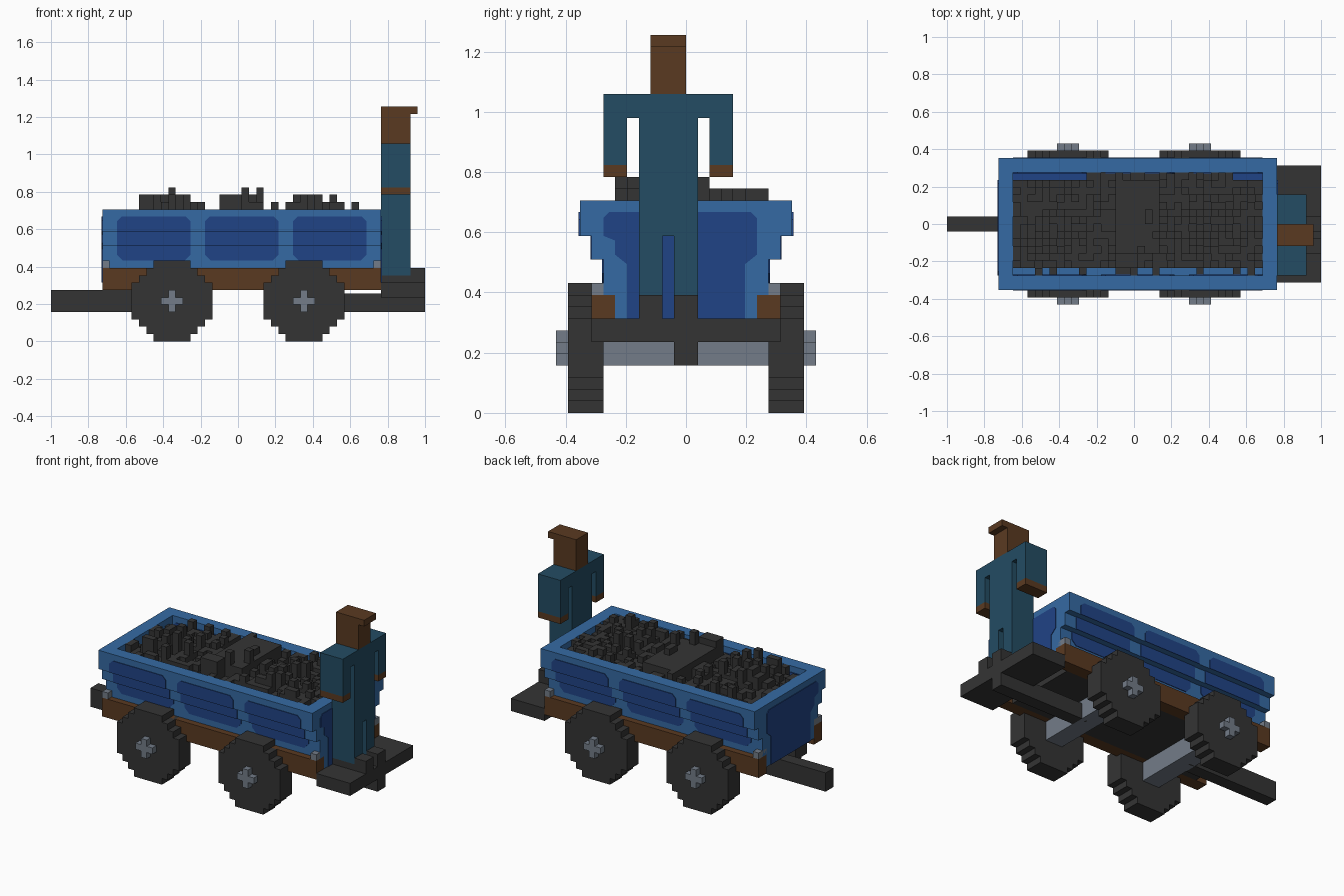
import bpy, bmesh, random

if "Cube" in bpy.data.objects:
    bpy.data.objects.remove(bpy.data.objects["Cube"], do_unlink=True)

V = 2 / 51                      # size of one block
random.seed(4)


def material(name, rgb):
    lin = [(c / 255 / 12.92) if c < 11 else ((c / 255 + 0.055) / 1.055) ** 2.4 for c in rgb]
    m = bpy.data.materials.new(name)
    m.use_nodes = True
    m.diffuse_color = (*lin, 1)
    m.node_tree.nodes["Principled BSDF"].inputs["Base Color"].default_value = (*lin, 1)
    return m


BLUE = material("body blue", (53, 106, 163))
NAVY = material("panel navy", (32, 67, 134))
TEAL = material("clothing teal", (35, 76, 99))
BROWN = material("wood brown", (90, 58, 33))
DARK = material("charcoal", (52, 52, 52))
GREY = material("steel grey", (115, 124, 136))


def world(i, j, k):
    return (-1 + i * V, (j - 11) * V, k * V)


def finish(name, bm, mat):
    bmesh.ops.recalc_face_normals(bm, faces=bm.faces)
    me = bpy.data.meshes.new(name)
    bm.to_mesh(me)
    bm.free()
    me.materials.append(mat)
    ob = bpy.data.objects.new(name, me)
    bpy.context.collection.objects.link(ob)
    return ob


def add_prism(bm, pts, a, b, axis):
    """Extrude a 2D outline from a to b along axis x or y."""
    def place(p, t):
        return world(t, p[0], p[1]) if axis == "x" else world(p[0], t, p[1])
    lo = [bm.verts.new(place(p, a)) for p in pts]
    hi = [bm.verts.new(place(p, b)) for p in pts]
    bm.faces.new(lo)
    bm.faces.new(hi)
    n = len(pts)
    for q in range(n):
        bm.faces.new((lo[q], lo[(q + 1) % n], hi[(q + 1) % n], hi[q]))


def prism(name, pts, a, b, axis, mat):
    bm = bmesh.new()
    add_prism(bm, pts, a, b, axis)
    return finish(name, bm, mat)


def boxes(name, mat, *items):
    """Boxes in block units: (i0, i1, j0, j1, k0, k1)."""
    bm = bmesh.new()
    for i0, i1, j0, j1, k0, k1 in items:
        add_prism(bm, [(j0, k0), (j1, k0), (j1, k1), (j0, k1)], i0, i1, "x")
    return finish(name, bm, mat)


def flip(pts):
    return [(22 - j, k) for j, k in pts]


# Stepped side walls and end walls
wall = [(4, 10), (4, 13), (3, 13), (3, 15), (2, 15), (2, 18), (4, 18),
        (4, 15), (5, 15), (5, 13), (6, 13), (6, 10)]
prism("front_wall", wall, 9, 43, "x", BLUE)
prism("back_wall", flip(wall), 9, 43, "x", BLUE)
half = [(5, 8), (5, 10)] + wall[:6]
end = half + flip(half)[::-1]
prism("left_end_wall", end, 43, 45, "x", BLUE)
prism("right_end_wall", end, 7, 9, "x", BLUE)

# Painted panels on the ends
T = 0.1
end_panel = [(6, 8), (16, 8), (16, 12.6), (17, 13.4), (17, 16.5), (16.5, 17),
             (4.5, 17), (4, 16.5), (4, 15), (5, 14.6), (5, 13.4), (6, 12.6)]
prism("left_end_panel", end_panel, 45, 45 + T, "x", NAVY)
prism("right_end_panel", end_panel, 7 - T, 7, "x", NAVY)

# Painted panels on the sides, one band on each step of the wall, plus the inside
for side in ("front", "back"):
    bm = bmesh.new()
    for a in (9, 21, 33):
        b = a + 10
        bands = [
            (4, [(a + .8, 11), (b - .8, 11), (b, 11.8), (b, 13), (a, 13), (a, 11.8)]),
            (3, [(a, 13), (b, 13), (b, 15), (a, 15)]),
            (2, [(a, 15), (b, 15), (b, 16.4), (b - .6, 17), (a + .6, 17), (a, 16.4)]),
        ]
        for j, pts in bands:
            lo, hi = (j - T, j) if side == "front" else (22 - j, 22 - j + T)
            add_prism(bm, pts, lo, hi, "y")
        lo, hi = (4, 4 + T) if side == "front" else (18 - T, 18)
        add_prism(bm, bands[2][1], lo, hi, "y")
    finish(side + "_side_panels", bm, NAVY)
boxes("inner_ledge", NAVY, (9, 19, 17, 18, 15, 15.2), (39, 43, 17, 18, 15, 15.2))

# Chassis
boxes("chassis_beams", BROWN, (7, 45, 3, 5, 7, 10), (7, 45, 17, 19, 7, 10))
boxes("wagon_floor", DARK, (9, 43, 5, 17, 7, 9))
boxes("corner_brackets", GREY, *[(i, i + 1, j, j + 2, 10, 11) for i in (7, 44) for j in (3, 17)])
boxes("right_coupling", DARK, (0, 16, 10, 12, 4, 7))
boxes("left_coupling", DARK, (35, 51, 10, 12, 4, 6.5))
boxes("rider_platform", DARK, (45, 51, 3, 19, 6, 8))

# Wheels with stepped rims, axles and cross hubs
widths = [5, 7, 9, 11, 11, 11, 11, 11, 9, 7, 5]
for label, c in (("right", 16.5), ("left", 34.5)):
    rim = []
    for k, w in enumerate(widths):
        for z in (k, k + 1):
            if len(rim) > 1 and rim[-1][0] == c + w / 2:
                rim.pop() if rim[-2][0] == c + w / 2 else None
            if not rim or rim[-1] != (c + w / 2, z):
                rim.append((c + w / 2, z))
    outline = rim + [(2 * c - x, z) for x, z in rim[::-1]]
    cross = []
    for sx, sz in ((1, 1), (-1, 1), (-1, -1), (1, -1)):
        q = [(1.5, .5), (.5, .5), (.5, 1.5)]
        q = q if sx * sz > 0 else q[::-1]
        cross += [(c + sx * x, 5.5 + sz * z) for x, z in q]
    for side, j0, h0 in (("front", 1, 0), ("back", 18, 21)):
        prism(f"{side}_{label}_wheel", outline, j0, j0 + 3, "y", DARK)
        prism(f"{side}_{label}_hub", cross, h0, h0 + 1, "y", GREY)
    boxes(label + "_axle", GREY, (c - 1.5, c + 1.5, 4, 18, 4, 7))

# Coal load: uneven columns, a flat slab in the middle and a few high lumps
cols = []
for i in range(9, 43):
    for j in range(4, 18):
        if j == 4 and random.random() < 0.6:
            continue
        if j == 17 and (i < 19 or i > 38):
            continue
        if 23 <= i < 29 and 7 <= j < 17:
            continue
        h = random.choice((16, 17, 17, 18, 18))
        if 12 <= i < 22 or 30 <= i < 42:
            h += random.choice((0, 0, 1))
        if (12 <= i < 19 or 33 <= i < 39) and 5 <= j < 13 and random.random() < 0.2:
            h = 20
        cols.append((i, i + 1, j, j + 1, 15, h))
cols += [(23, 29, 7, 17, 15, 19), (23, 26, 5, 7, 15, 20), (27, 28, 11, 13, 15, 20),
         (26, 27, 7, 8, 15, 21), (28, 29, 9, 10, 15, 21), (16, 17, 8, 9, 15, 21),
         (23, 24, 17, 18, 15, 19), (9, 43, 5, 17, 14.5, 15.5)]
boxes("coal_load", DARK, *cols)

# Rider: shoes, legs, torso, arms, hands and head with a cap brim
boxes("rider_shoes", DARK, *[b for j in (7, 10) for b in
                             ((45, 49, j, j + 2, 8, 9), (49, 51, j, j + 2, 8, 10))])
boxes("rider_legs", TEAL, (45, 49, 7, 9, 9, 15), (45, 49, 10, 12, 9, 15))
boxes("rider_torso", TEAL, (45, 49, 7, 12, 15, 25))
boxes("rider_shoulders", TEAL, (45, 49, 4, 15, 25, 27))
boxes("rider_arms", TEAL, (45, 49, 4, 6, 21, 25), (45, 49, 13, 15, 21, 25))
boxes("rider_hands", BROWN, (45, 49, 4, 6, 20, 21), (45, 49, 13, 15, 20, 21))
boxes("rider_head", BROWN, (45, 49, 8, 11, 27, 32))
boxes("rider_cap_brim", BROWN, (49, 50, 8, 11, 31, 32))
